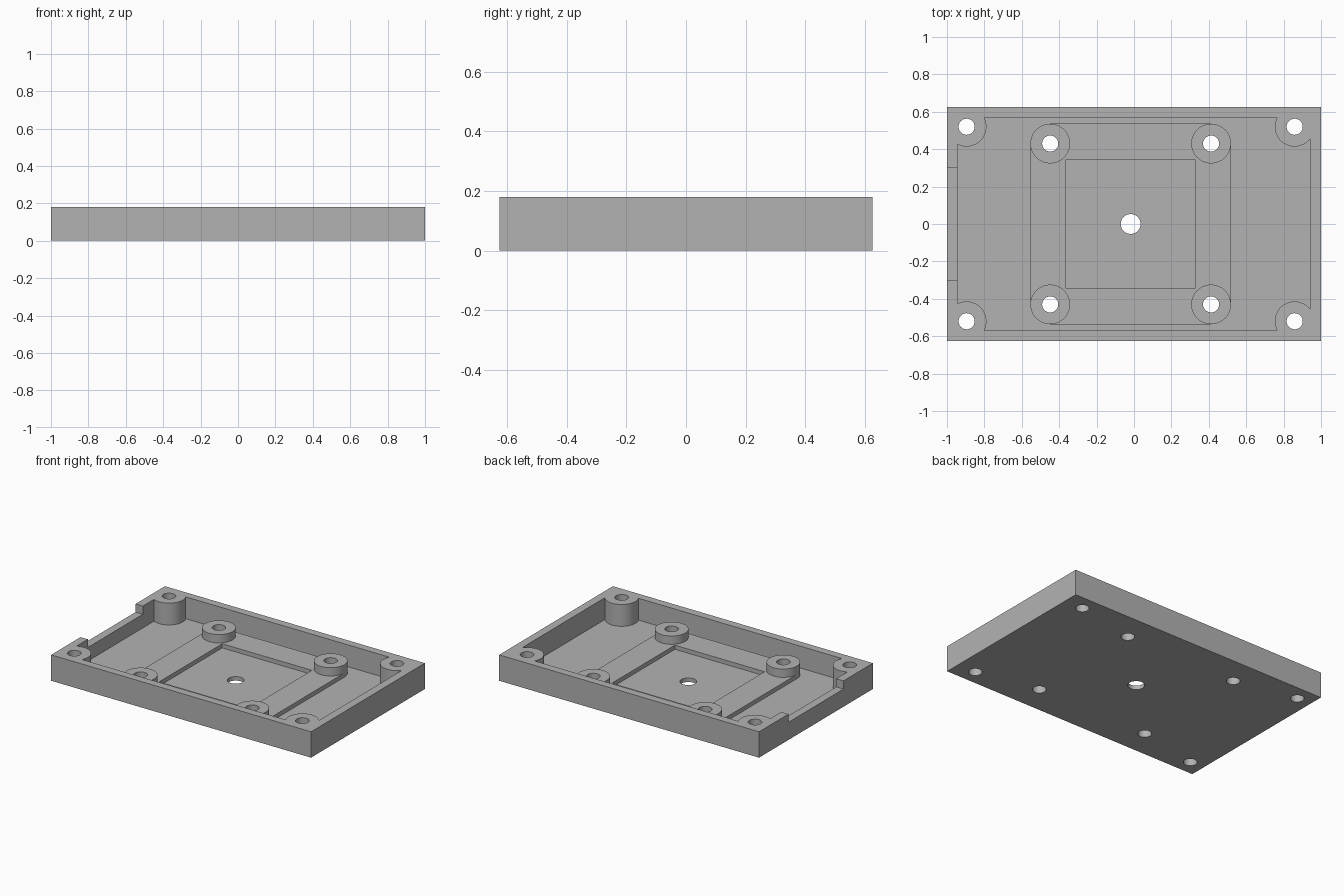
import bpy, bmesh, math

old = bpy.data.objects.get("Cube")
if old:
    bpy.data.objects.remove(old, do_unlink=True)

# Key sizes
HALF_Y, HEIGHT = 0.625, 0.18
FLOOR, FRAME_TOP, STANDOFF_TOP = 0.028, 0.057, 0.115
CX = -0.018                        # centre of the hole pattern
POST_R, HOLE_R, CENTRE_R = 0.106, 0.043, 0.053
POST_X, POST_Y = 0.877, 0.52
MOUNT = 0.43

grey = bpy.data.materials.new("plain grey")
grey.use_nodes = True
GREY = (0.45, 0.45, 0.45, 1)
grey.diffuse_color = GREY
grey.node_tree.nodes["Principled BSDF"].inputs["Base Color"].default_value = GREY


def rect(x0, x1, y0, y1):
    return [(x0, y0), (x1, y0), (x1, y1), (x0, y1)]


def arc(cx, cy, r, start=0, sweep=360, n=64):
    count = n if sweep == 360 else n + 1
    return [(cx + r * math.cos(math.radians(start + sweep * i / n)),
             cy + r * math.sin(math.radians(start + sweep * i / n)))
            for i in range(count)]


def prisms(name, outlines, z0, z1):
    """One object made of vertical prisms, one for each outline."""
    bm = bmesh.new()
    for outline in outlines:
        base = bm.faces.new([bm.verts.new((x, y, z0)) for x, y in outline])
        top = bmesh.ops.extrude_face_region(bm, geom=[base])["geom"]
        verts = [g for g in top if isinstance(g, bmesh.types.BMVert)]
        bmesh.ops.translate(bm, verts=verts, vec=(0, 0, z1 - z0))
    bmesh.ops.recalc_face_normals(bm, faces=bm.faces[:])
    mesh = bpy.data.meshes.new(name)
    bm.to_mesh(mesh)
    bm.free()
    mesh.materials.append(grey)
    obj = bpy.data.objects.new(name, mesh)
    bpy.context.collection.objects.link(obj)
    return obj


def activate(obj):
    bpy.ops.object.select_all(action="DESELECT")
    obj.select_set(True)
    bpy.context.view_layer.objects.active = obj


def cut(obj, cutter, keep=False):
    cutter.hide_render = True
    mod = obj.modifiers.new("cut", "BOOLEAN")
    mod.operation, mod.solver, mod.object = "DIFFERENCE", "EXACT", cutter
    activate(obj)
    bpy.ops.object.modifier_apply(modifier=mod.name)
    if not keep:
        bpy.data.objects.remove(cutter, do_unlink=True)


signs = [(1, 1), (-1, 1), (-1, -1), (1, -1)]
corners = [(CX + sx * POST_X, sy * POST_Y) for sx, sy in signs]
mounts = [(CX + sx * MOUNT, sy * MOUNT) for sx, sy in signs]

# Tray: block with a cavity that leaves the corner posts standing
tray = prisms("tray", [rect(-1, 1, -HALF_Y, HALF_Y)], 0, HEIGHT)
cavity = prisms("cavity_cutter", [rect(-0.944, 0.943, -0.57, 0.57)], FLOOR, 0.3)
cut(cavity, prisms("post_cutter", [arc(x, y, POST_R) for x, y in corners], -0.1, 0.4))
cut(tray, cavity)

# Notch in the top of the end wall
cut(tray, prisms("notch_cutter", [rect(-1.1, -0.9, -0.302, 0.302)], HEIGHT - 0.057, 0.3))

# Raised frame with rounded corners and a square pocket
outline = []
for i, (x, y) in enumerate(mounts):
    outline += arc(x, y, POST_R, 90 * i, 90, 16)
frame = prisms("mount_frame", [outline], FLOOR, FRAME_TOP)
cut(frame, prisms("pocket_cutter", [rect(CX - 0.345, CX + 0.345, -0.345, 0.345)], 0, 0.2))

# Standoffs on the frame corners
standoffs = prisms("standoffs", [arc(x, y, POST_R) for x, y in mounts],
                   FRAME_TOP, STANDOFF_TOP)

# Through holes in every part
holes = prisms("hole_cutter",
               [arc(x, y, HOLE_R, n=48) for x, y in corners + mounts]
               + [arc(CX, 0, CENTRE_R, n=48)], -0.1, 0.4)
for part in (tray, frame, standoffs):
    cut(part, holes, keep=True)
    activate(part)
    bpy.ops.object.shade_smooth_by_angle(angle=math.radians(30))
bpy.data.objects.remove(holes, do_unlink=True)
